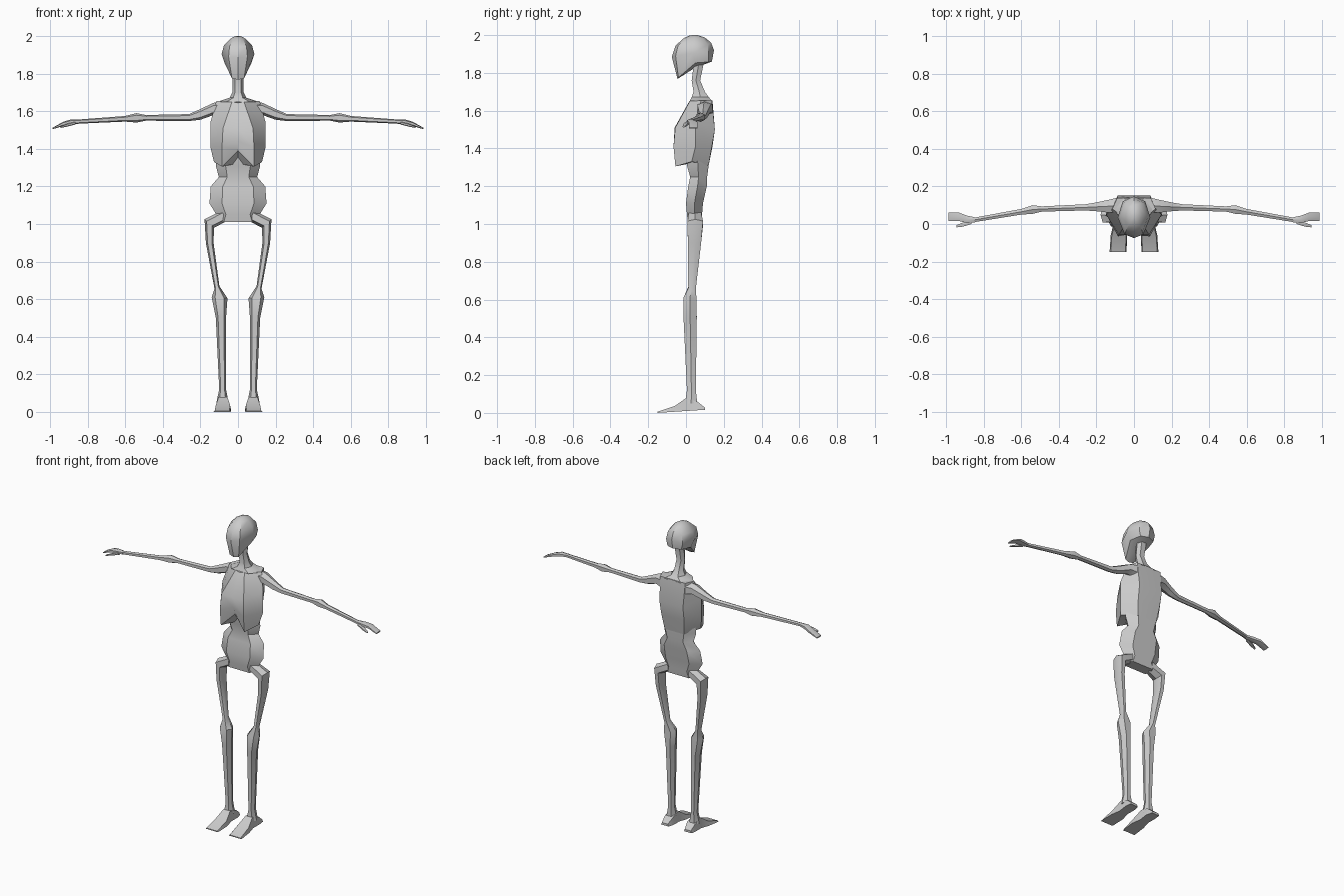
import bpy, bmesh, math
from mathutils import Vector


def loft(name, rings, mirror=False):
    """Skin a list of equal-length point rings and close both ends."""
    bm = bmesh.new()
    loops = [[bm.verts.new(p) for p in r] for r in rings]
    n = len(loops[0])
    for a, b in zip(loops, loops[1:]):
        for i in range(n):
            j = (i + 1) % n
            bm.faces.new((a[i], a[j], b[j], b[i]))
    for end in (loops[0], loops[-1]):
        mid = bm.verts.new(sum((v.co for v in end), Vector()) / n)
        for i in range(n):
            bm.faces.new((end[i], end[(i + 1) % n], mid))
    bmesh.ops.recalc_face_normals(bm, faces=bm.faces)
    mesh = bpy.data.meshes.new(name)
    bm.to_mesh(mesh)
    bm.free()
    mesh.shade_smooth()
    mesh.set_sharp_from_angle(angle=math.radians(35))
    ob = bpy.data.objects.new(name, mesh)
    bpy.context.collection.objects.link(ob)
    if mirror:
        ob.modifiers.new("mirror", 'MIRROR')
    return ob


def sym(*half):
    """Complete a ring from its right half, front centre to back centre."""
    return list(half) + [(-x, y, z) for x, y, z in half[-2:0:-1]]


def hexa(a, b, y0, y1, k=0.22):
    """Six-sided ring between two (x, z) points, spanning y0 to y1."""
    def at(t, y):
        return (a[0] + (b[0] - a[0]) * t, y, a[1] + (b[1] - a[1]) * t)
    m = (y0 + y1) / 2
    return [at(0, m), at(k, y0), at(1 - k, y0), at(1, m), at(1 - k, y1), at(k, y1)]


def level(z, w, y0, y1, k=0.22):
    return hexa((-w, z), (w, z), y0, y1, k)


def upright(x, z0, z1, y0, y1):
    return hexa((x, z0), (x, z1), y0, y1)


# Skull: tilted jaw line below, rounded crown above
loft("skull", [
    sym((0, -.045, 1.768), (.032, -.04, 1.775), (.07, .05, 1.853), (.05, .12, 1.858), (0, .137, 1.86)),
    sym((0, -.075, 1.885), (.05, -.055, 1.89), (.087, .035, 1.905), (.06, .12, 1.9), (0, .148, 1.92)),
    sym((0, -.055, 1.945), (.045, -.042, 1.945), (.075, .04, 1.95), (.05, .115, 1.95), (0, .133, 1.96)),
    sym((0, -.01, 1.985), (.026, 0, 1.985), (.042, .045, 1.985), (.03, .09, 1.985), (0, .1, 1.987)),
    sym((0, .02, 1.998), (.01, .025, 1.999), (.015, .045, 2), (.01, .06, 2), (0, .065, 1.999)),
])

# Neck flaring into the shoulders
loft("neck", [
    level(1.88, .032, .045, .1),
    level(1.76, .028, .03, .075),
    level(1.70, .03, .04, .1),
    level(1.672, .045, .03, .12),
    level(1.65, .11, .02, .14),
])

# Rib cage with a notched front lower edge
loft("rib_cage", [
    sym((0, .015, 1.645), (.032, .02, 1.65), (.115, .08, 1.655), (.09, .137, 1.655), (0, .14, 1.655)),
    sym((0, -.06, 1.51), (.08, -.057, 1.51), (.147, .05, 1.54), (.085, .153, 1.5), (0, .153, 1.5)),
    sym((0, -.05, 1.44), (.085, -.066, 1.41), (.147, .05, 1.41), (.082, .137, 1.41), (0, .14, 1.41)),
    sym((0, -.03, 1.39), (.085, -.056, 1.305), (.128, .03, 1.33), (.07, .12, 1.31), (0, .12, 1.31)),
])

# Waist and pelvis
loft("pelvis", [
    level(1.42, .10, 0, .12),
    level(1.31, .118, .005, .12),
    level(1.25, .102, .022, .112),
    level(1.20, .145, .012, .11),
    level(1.11, .152, .0, .09),
    level(1.05, .115, .005, .085),
    level(1.01, .095, .01, .08, .1),
])

# Legs: hip, thigh, knee and shin as one bent limb
loft("leg", [
    hexa((.07, 1.01), (.08, 1.075), .015, .08),
    hexa((.128, .98), (.178, 1.025), .008, .09),
    hexa((.13, .9), (.171, .9), .01, .08),
    hexa((.099, .67), (.125, .655), .012, .052),
    hexa((.056, .605), (.14, .61), -.014, .055),
    hexa((.063, .51), (.118, .5), -.013, .057),
    hexa((.064, .12), (.1, .12), .005, .052),
    hexa((.05, .05), (.115, .05), -.005, .06),
], mirror=True)

# Feet: wedges from heel to toe (y, inner x, outer x, bottom, top)
foot = [(.1, .055, .11, .014, .028), (.06, .045, .115, .014, .06),
        (.0, .05, .11, .01, .078), (-.06, .036, .124, .006, .036),
        (-.15, .04, .13, 0, .006)]
loft("foot", [[(a, y, b), (c, y, b), (c - .006, y, t), (a + .006, y, t)]
              for y, a, c, b, t in foot], mirror=True)

# Arms: shoulder blade, upper arm, elbow, forearm and hand
arm = [(.09, 1.57, 1.65, .06, .14), (.13, 1.58, 1.645, .06, .13),
       (.2, 1.555, 1.612, .068, .115), (.26, 1.548, 1.585, .072, .105),
       (.49, 1.55, 1.58, .066, .094), (.54, 1.54, 1.59, .054, .1),
       (.6, 1.545, 1.575, .05, .08), (.85, 1.534, 1.556, .01, .034)]
loft("arm", [upright(*r) for r in arm], mirror=True)
hand = [(.84, 1.535, 1.556, .01, .034), (.89, 1.528, 1.556, .005, .045),
        (.93, 1.522, 1.544, .016, .06), (.988, 1.504, 1.512, .016, .06)]
loft("hand", [upright(*r) for r in hand], mirror=True)
thumb = [(.865, 1.53, 1.545, .0, .02), (.91, 1.518, 1.534, -.014, .008),
         (.945, 1.511, 1.519, -.018, -.006)]
loft("thumb", [upright(*r) for r in thumb], mirror=True)
